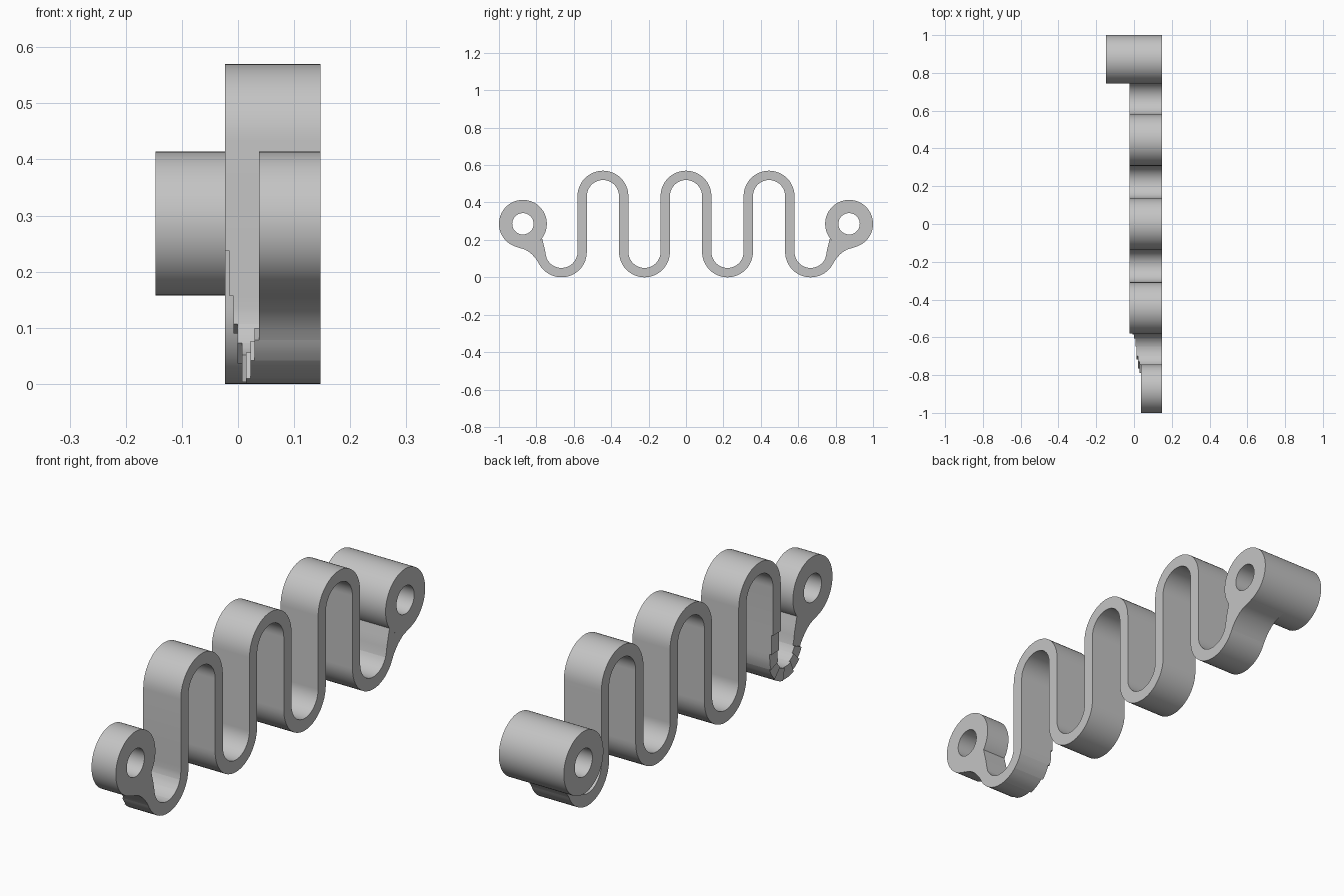
import bpy, bmesh
from math import sin, cos, pi, radians

if "Cube" in bpy.data.objects:
    bpy.data.objects.remove(bpy.data.objects["Cube"])

grey = bpy.data.materials.new("plain_grey")
grey.use_nodes = True
grey.diffuse_color = (0.55, 0.55, 0.55, 1)
grey.node_tree.nodes["Principled BSDF"].inputs["Base Color"].default_value = (0.55, 0.55, 0.55, 1)

R, H = 0.111, 0.025            # bend radius and half wall thickness
LOW, HIGH = 0.136, 0.434       # heights of the bend centres
SIDE, BACK = 0.147, -0.023     # strip sides in x
STEP = 0.0075                  # narrowing of the strip per step
EYE_Y, EYE_Z, EYE_R, HOLE_R = 0.872, 0.286, 0.128, 0.057
END = radians(155)             # where the strip meets the connectors


def finish(bm, name):
    bmesh.ops.remove_doubles(bm, verts=bm.verts, dist=1e-5)
    bmesh.ops.recalc_face_normals(bm, faces=bm.faces)
    mesh = bpy.data.meshes.new(name)
    bm.to_mesh(mesh)
    bm.free()
    mesh.materials.append(grey)
    obj = bpy.data.objects.new(name, mesh)
    bpy.context.collection.objects.link(obj)
    bpy.ops.object.select_all(action='DESELECT')
    obj.select_set(True)
    bpy.context.view_layer.objects.active = obj
    bpy.ops.object.shade_smooth_by_angle(angle=radians(30))


def loft(name, sections, closed=False):
    """Join rectangular sections (point a, point b, lower x) into a solid."""
    bm = bmesh.new()
    rings = [[bm.verts.new((x, *p)) for x, p in ((lo, a), (lo, b), (SIDE, b), (SIDE, a))]
             for a, b, lo in sections]
    pairs = list(zip(range(len(rings)), range(1, len(rings))))
    if closed:
        pairs.append((len(rings) - 1, 0))
    for i, j in pairs:
        stepped = sections[i][:2] == sections[j][:2]
        for k in range(1 if stepped else 4):
            n = (k + 1) % 4
            bm.faces.new((rings[i][k], rings[i][n], rings[j][n], rings[j][k]))
    if not closed:
        bm.faces.new(rings[0])
        bm.faces.new(rings[-1])
    finish(bm, name)


def bend(i, t):
    """Both wall points of bend i at angle t."""
    cy, up = (i - 3) * 2 * R, 1 if i % 2 else -1
    cz = HIGH if i % 2 else LOW
    return tuple((cy + r * cos(t), cz + up * r * sin(t)) for r in (R - up * H, R + up * H))


# Serpentine strip, with a stepped narrowing around the first bend
sections = []
lo = BACK + 7 * STEP


def add_step(points):
    global lo
    sections.append((*points, lo))
    lo -= STEP
    sections.append((*points, lo))


breaks = [136, 112, 78, 47, 20]
first = [155, 150, 143, 136, 128, 120, 112, 103, 95, 86, 78, 70, 62, 55, 47, 38, 29, 20, 10, 0]
for deg in first:
    points = bend(0, radians(deg))
    if deg in breaks:
        add_step(points)
    else:
        sections.append((*points, lo))
for z in (0.157, 0.237):
    add_step(tuple((y, z) for y, _ in bend(0, 0)))
lo = BACK
for i in range(1, 7):
    stop = pi - END if i == 6 else 0
    for k in range(25):
        sections.append((*bend(i, pi + (stop - pi) * k / 24), lo))
loft("serpentine_strip", sections)


def eye_point(radius, angle, side):
    return (side * (EYE_Y - radius * cos(angle)), EYE_Z + radius * sin(angle))


def eyelet(name, side, lo):
    angles = [2 * pi * k / 64 for k in range(64)]
    loft(name, [(eye_point(EYE_R, a, side), eye_point(HOLE_R, a, side), lo)
                for a in angles], closed=True)


def connector(name, side, lo):
    """Flared web between the last bend and an eyelet."""
    outer, inner = bend(0, END)
    if outer[1] > inner[1]:
        outer, inner = inner, outer
    start = [(-inner[0], inner[1]), (0.749, 0.118), (0.752, 0.136), (0.756, 0.156),
             (0.761, 0.175), (0.766, 0.194)]
    arc = [(side * y, z) for y, z in
           (eye_point(EYE_R, radians(-37 - 71 * k / 14), side) for k in range(15))]
    end = [(0.894, 0.158), (0.875, 0.153), (0.858, 0.147), (0.84, 0.136), (0.823, 0.122),
           (0.81, 0.108), (0.799, 0.094), (-outer[0], outer[1])]
    bm = bmesh.new()
    face = bm.faces.new([bm.verts.new((lo, side * y, z)) for y, z in start + arc + end])
    new = bmesh.ops.extrude_face_region(bm, geom=[face], use_keep_orig=True)["geom"]
    moved = [v for v in new if isinstance(v, bmesh.types.BMVert)]
    bmesh.ops.translate(bm, verts=moved, vec=(SIDE - lo, 0, 0))
    finish(bm, name)


# Mounting eyelets: short at the front, long at the back
front_lo = BACK + 8 * STEP
eyelet("front_eyelet", -1, front_lo)
connector("front_connector", -1, front_lo)
eyelet("back_eyelet", 1, -SIDE)
connector("back_connector", 1, BACK)
